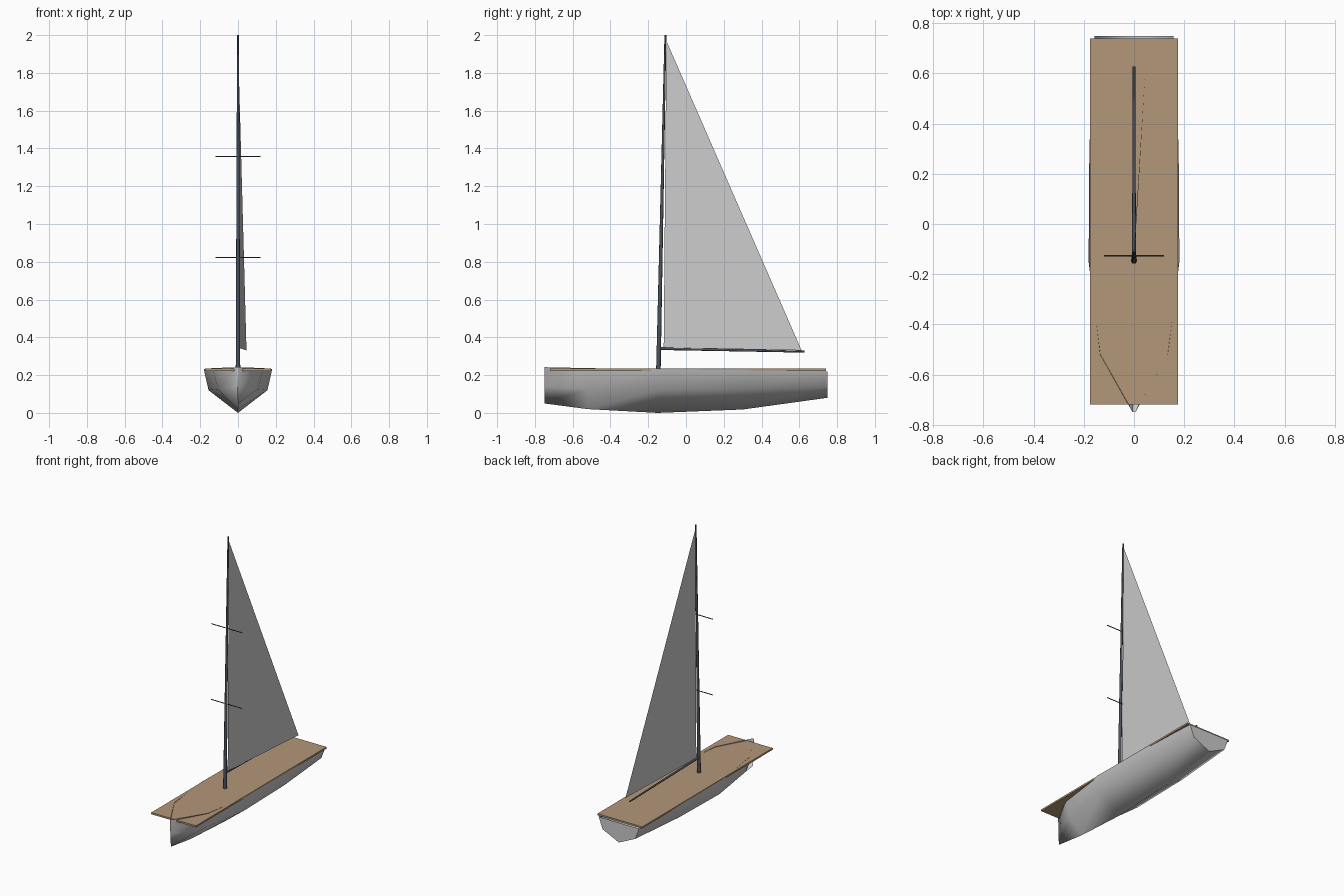
import bpy, bmesh, math
from mathutils import Vector

if "Cube" in bpy.data.objects:
    bpy.data.objects.remove(bpy.data.objects["Cube"])


def material(name, rgb):
    m = bpy.data.materials.new(name)
    m.diffuse_color = (*rgb, 1)
    m.use_nodes = True
    m.node_tree.nodes["Principled BSDF"].inputs["Base Color"].default_value = m.diffuse_color
    return m


def mesh_object(name, verts, faces, mat=None):
    me = bpy.data.meshes.new(name)
    me.from_pydata(verts, [], faces)
    ob = bpy.data.objects.new(name, me)
    bpy.context.collection.objects.link(ob)
    if mat:
        me.materials.append(mat)
    return ob


def smooth(ob, angle):
    bpy.ops.object.select_all(action='DESELECT')
    ob.select_set(True)
    bpy.context.view_layer.objects.active = ob
    bpy.ops.object.shade_smooth_by_angle(angle=math.radians(angle))


def spar(name, a, b, r1, r2, mat, sides=12):
    a, b = Vector(a), Vector(b)
    bpy.ops.mesh.primitive_cone_add(vertices=sides, radius1=r1, radius2=r2,
                                    depth=(b - a).length, location=(a + b) / 2)
    ob = bpy.context.object
    ob.name = name
    ob.rotation_euler = (b - a).to_track_quat('Z', 'Y').to_euler()
    ob.data.materials.append(mat)
    smooth(ob, 40)
    return ob


dark = material("dark_spar", (0.07, 0.085, 0.1))
wood = material("deck_wood", (0.45, 0.31, 0.19))

# Hull: y, sheer half width, sheer z, chine half width, chine z, keel z
stations = [
    (-0.75, 0.006, 0.242, 0.005, 0.14, 0.05),
    (-0.52, 0.135, 0.237, 0.105, 0.125, 0.02),
    (-0.15, 0.181, 0.231, 0.156, 0.12, 0.0),
    (0.30, 0.178, 0.226, 0.152, 0.125, 0.018),
    (0.75, 0.158, 0.22, 0.128, 0.14, 0.08),
]
verts, faces = [], []
for y, sw, sz, cw, cz, kz in stations:
    verts += [(-sw, y, sz), (-cw, y, cz), (0, y, kz), (cw, y, cz), (sw, y, sz)]
for i in range(len(stations) - 1):
    for j in range(4):
        a = i * 5 + j
        faces.append((a, a + 1, a + 6, a + 5))
n = len(stations) * 5
faces += [(4, 3, 2, 1, 0), tuple(range(n - 5, n))]      # stem and transom
hull = mesh_object("hull", verts, faces)
bm = bmesh.new()
bm.from_mesh(hull.data)
bmesh.ops.recalc_face_normals(bm, faces=bm.faces)
bm.to_mesh(hull.data)
bm.free()
smooth(hull, 80)

# Deck slab
bpy.ops.mesh.primitive_cube_add(size=1, location=(0, 0.01, 0.228))
deck = bpy.context.object
deck.name = "deck"
deck.scale = (0.35, 1.46, 0.012)
deck.data.materials.append(wood)

# Raked mast, boom and spreaders
spar("mast", (0, -0.146, 0.23), (0, -0.109, 2.0), 0.012, 0.005, dark)
spar("boom", (0, -0.138, 0.341), (0, 0.628, 0.324), 0.008, 0.005, dark)
for label, z in (("lower", 0.822), ("upper", 1.358)):
    spar(label + "_spreader", (-0.12, -0.126, z), (0.12, -0.126, z),
         0.003, 0.003, dark, 8)

# Mainsail, swung slightly to starboard
mesh_object("mainsail",
            [(0.002, -0.118, 0.345), (0.045, 0.612, 0.331), (0.0, -0.104, 1.97)],
            [(0, 1, 2)])
